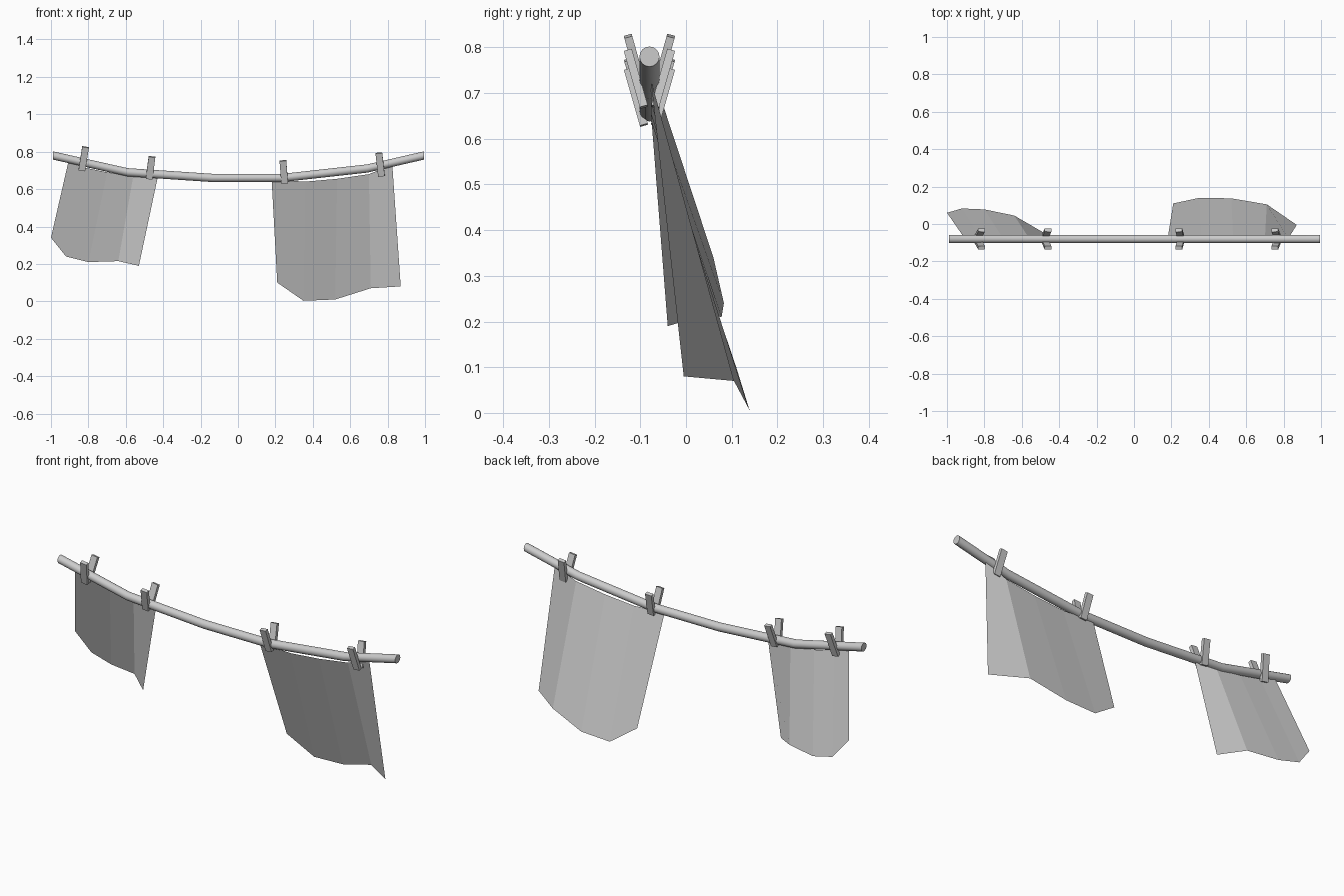
import bpy, bmesh, math
from mathutils import Vector

cube = bpy.data.objects.get("Cube")
if cube:
    bpy.data.objects.remove(cube, do_unlink=True)

grey = bpy.data.materials.new("plain_grey")
grey.use_nodes = True
grey.diffuse_color = (0.6, 0.6, 0.6, 1)
grey.node_tree.nodes["Principled BSDF"].inputs["Base Color"].default_value = (0.6, 0.6, 0.6, 1)

LINE_Y = -0.08


def finish(name, bm, recalc=True):
    if recalc:
        bmesh.ops.recalc_face_normals(bm, faces=bm.faces)
    mesh = bpy.data.meshes.new(name)
    bm.to_mesh(mesh)
    bm.free()
    mesh.materials.append(grey)
    obj = bpy.data.objects.new(name, mesh)
    bpy.context.collection.objects.link(obj)
    return obj


def bridge(bm, row_a, row_b, closed=False):
    n = len(row_a)
    for i in range(n if closed else n - 1):
        j = (i + 1) % n
        bm.faces.new((row_a[i], row_a[j], row_b[j], row_b[i]))


# Sagging line: a tube swept through a few points
def build_line(path, radius=0.022, sides=16):
    bm = bmesh.new()
    rings = []
    for x, z in path:
        angles = [2 * math.pi * i / sides for i in range(sides)]
        rings.append([bm.verts.new((x, LINE_Y + radius * math.cos(a), z + radius * math.sin(a)))
                      for a in angles])
    for a, b in zip(rings, rings[1:]):
        bridge(bm, a, b, closed=True)
    bm.faces.new(rings[0])
    bm.faces.new(rings[-1])
    line = finish("washing_line", bm)
    bpy.context.view_layer.objects.active = line
    line.select_set(True)
    bpy.ops.object.shade_smooth_by_angle(angle=math.radians(40))
    line.select_set(False)


build_line([(-0.99, 0.78), (-0.59, 0.69), (-0.14, 0.66),
            (0.24, 0.66), (0.69, 0.71), (0.995, 0.78)])


# Hanging cloths: a single folded sheet between a top and a bottom edge
def build_cloth(name, top, bottom):
    bm = bmesh.new()
    upper = [bm.verts.new((x, LINE_Y + 0.003, z)) for x, z in top]
    lower = [bm.verts.new(p) for p in bottom]
    bridge(bm, lower, upper)
    finish(name, bm, recalc=False)


build_cloth("small_cloth",
            [(-0.905, 0.755), (-0.82, 0.715), (-0.70, 0.69), (-0.56, 0.67), (-0.43, 0.66)],
            [(-1.0, 0.06, 0.34), (-0.92, 0.083, 0.24), (-0.80, 0.078, 0.21),
             (-0.64, 0.045, 0.215), (-0.53, -0.04, 0.19)])
build_cloth("large_cloth",
            [(0.18, 0.65), (0.36, 0.64), (0.53, 0.655), (0.70, 0.68), (0.825, 0.73)],
            [(0.21, 0.11, 0.10), (0.35, 0.14, 0.003), (0.52, 0.137, 0.01),
             (0.71, 0.105, 0.07), (0.87, -0.005, 0.08)])


# Pegs: two slats in a V, gripping below the line and splayed above it
def build_slat(name, low, high, width=0.036, thick=0.018):
    low, high = Vector(low), Vector(high)
    up = (high - low).normalized()
    out = up.cross(Vector((1, 0, 0))).normalized()
    side = out.cross(up)
    bm = bmesh.new()
    rings = [[bm.verts.new(c + side * sx * width / 2 + out * sy * thick / 2)
              for sx, sy in ((-1, -1), (1, -1), (1, 1), (-1, 1))] for c in (low, high)]
    bridge(bm, *rings, closed=True)
    for ring in rings:
        bm.faces.new(ring)
    finish(name, bm)


pegs = [(-0.835, 0.70, -0.815, 0.825), (-0.475, 0.655, -0.46, 0.773),
        (0.25, 0.63, 0.24, 0.752), (0.767, 0.67, 0.753, 0.793)]
for i, (x0, z0, x1, z1) in enumerate(pegs, 1):
    for label, s in (("front", -1), ("back", 1)):
        build_slat(f"peg_{i}_{label}_slat", (x0, LINE_Y + s * 0.012, z0),
                   (x1, LINE_Y + s * 0.047, z1))
